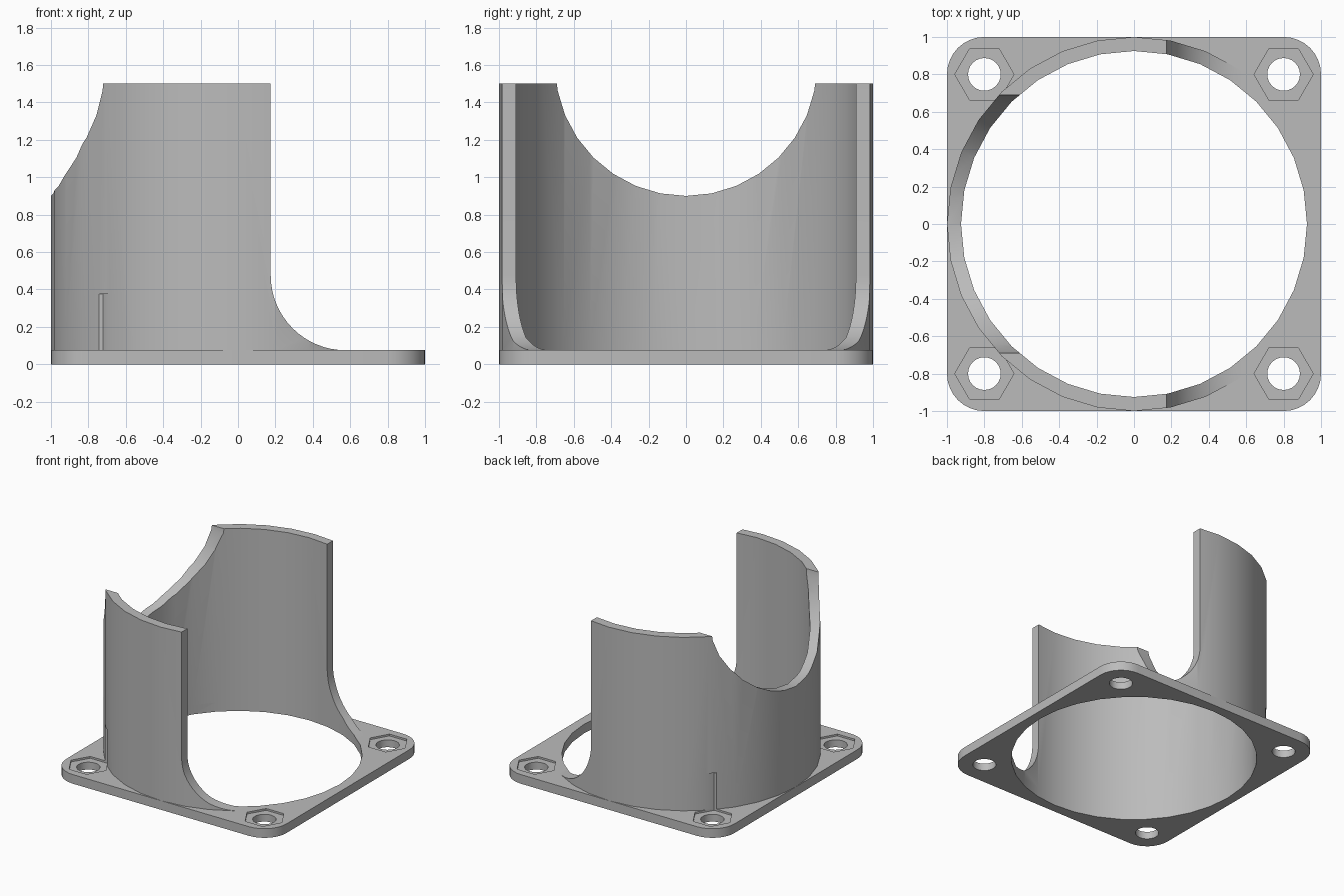
import bpy
import bmesh
from math import sin, cos, pi, radians

cube = bpy.data.objects.get("Cube")
if cube:
    bpy.data.objects.remove(cube, do_unlink=True)

grey = bpy.data.materials.new("plain_grey")
grey.use_nodes = True
colour = (0.5, 0.5, 0.5, 1)
grey.diffuse_color = colour
grey.node_tree.nodes["Principled BSDF"].inputs["Base Color"].default_value = colour

PLATE_TOP = 0.075
HEIGHT = 1.5
INNER = 0.925
HOLE = 0.8


def arc(cx, cy, r, start, end, steps):
    """Points along an arc, both ends included, angles in degrees."""
    angles = [radians(start + (end - start) * i / steps) for i in range(steps + 1)]
    return [(cx + r * cos(a), cy + r * sin(a)) for a in angles]


def circle(cx, cy, r, sides):
    return arc(cx, cy, r, 0, 360, sides)[:-1]


def prism(name, outline, lo, hi, axis="z"):
    """Extrude a flat outline along one axis."""
    place = {"x": lambda a, b, t: (t, a, b),
             "y": lambda a, b, t: (a, t, b),
             "z": lambda a, b, t: (a, b, t)}[axis]
    bm = bmesh.new()
    low = [bm.verts.new(place(a, b, lo)) for a, b in outline]
    high = [bm.verts.new(place(a, b, hi)) for a, b in outline]
    bm.faces.new(low)
    bm.faces.new(high)
    n = len(outline)
    for i in range(n):
        j = (i + 1) % n
        bm.faces.new((low[i], low[j], high[j], high[i]))
    bmesh.ops.recalc_face_normals(bm, faces=bm.faces[:])
    mesh = bpy.data.meshes.new(name)
    bm.to_mesh(mesh)
    bm.free()
    mesh.materials.append(grey)
    obj = bpy.data.objects.new(name, mesh)
    bpy.context.collection.objects.link(obj)
    return obj


def activate(obj):
    bpy.ops.object.select_all(action="DESELECT")
    obj.select_set(True)
    bpy.context.view_layer.objects.active = obj


def cut(obj, cutter):
    """Subtract a cutter and throw it away."""
    mod = obj.modifiers.new("cut", "BOOLEAN")
    mod.operation = "DIFFERENCE"
    mod.solver = "EXACT"
    mod.object = cutter
    activate(obj)
    bpy.ops.object.modifier_apply(modifier=mod.name)
    bpy.data.objects.remove(cutter, do_unlink=True)


# Square plate with rounded corners
outline = []
for i, (sx, sy) in enumerate([(1, 1), (-1, 1), (-1, -1), (1, -1)]):
    outline += arc(sx * HOLE, sy * HOLE, 1 - HOLE, 90 * i, 90 * i + 90, 8)
plate = prism("mounting_plate", outline, 0, PLATE_TOP)

# Tube wall standing on the plate
tube = prism("tube_wall", circle(0, 0, 1, 32), PLATE_TOP, HEIGHT)

# Bore through plate and tube
for part in (plate, tube):
    cut(part, prism("bore", circle(0, 0, INNER, 32), -0.2, 1.8))

# Screw holes and hexagonal nut pockets, which also nick the tube wall
for sx in (-1, 1):
    for sy in (-1, 1):
        x, y = sx * HOLE, sy * HOLE
        cut(plate, prism("screw_hole", circle(x, y, 0.0875, 24), -0.1, 0.2))
        cut(plate, prism("nut_pocket", circle(x, y, 0.158, 6), 0.06, 0.375))
        if sx < 0:
            cut(tube, prism("nut_clearance", circle(x, y, 0.158, 6), 0.05, 0.375))

# Open side with a rounded foot
opening = [(0.175, 1.7)] + arc(0.575, 0.475, 0.4, 180, 270, 16)
opening += [(0.575, 0.03), (1.3, 0.03), (1.3, 1.7)]
cut(tube, prism("side_opening", opening, -1.3, 1.3, "y"))

# Round notch in the opposite wall
cut(tube, prism("round_notch", circle(0, 1.6, 0.7, 32), -1.3, 0, "x"))

for part in (plate, tube):
    activate(part)
    bpy.ops.object.shade_smooth_by_angle(angle=radians(30))
